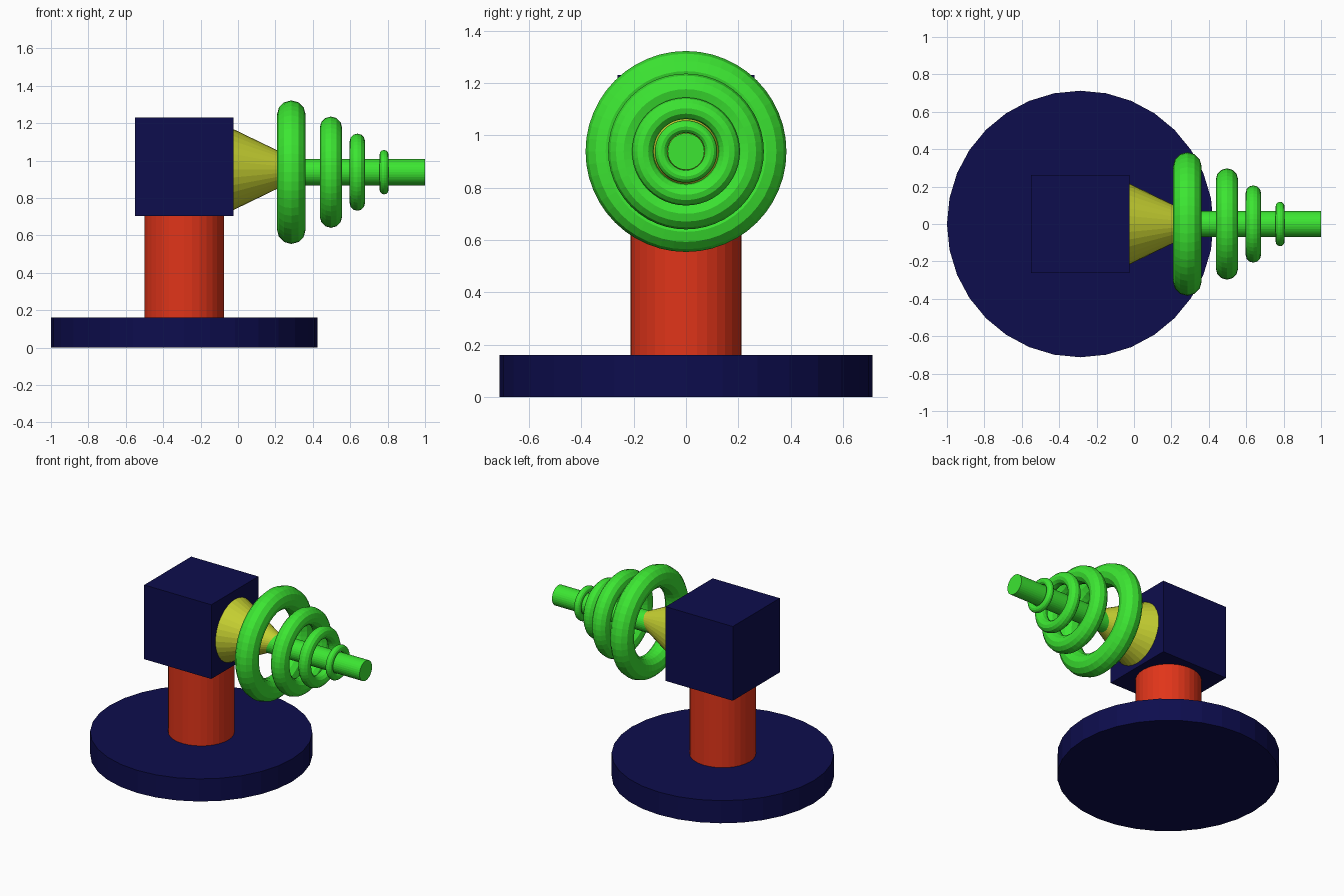
import bpy
from math import pi

if "Cube" in bpy.data.objects:
    bpy.data.objects.remove(bpy.data.objects["Cube"])

CX = -0.2875      # stand centre line
AXIS_Z = 0.938    # height of the antenna axis
SIDEWAYS = (0, pi / 2, 0)


def material(name, rgb):
    m = bpy.data.materials.new(name)
    m.diffuse_color = (*rgb, 1)
    m.use_nodes = True
    m.node_tree.nodes["Principled BSDF"].inputs["Base Color"].default_value = m.diffuse_color
    return m


navy = material("navy", (0.004, 0.004, 0.075))
red = material("red", (0.75, 0.035, 0.01))
yellow = material("yellow", (0.58, 0.65, 0.032))
green = material("green", (0.045, 0.79, 0.032))


def finish(name, mat):
    ob = bpy.context.object
    ob.name = name
    ob.data.materials.append(mat)
    return ob


def cylinder(name, mat, radius, depth, loc, rot=(0, 0, 0)):
    bpy.ops.mesh.primitive_cylinder_add(vertices=32, radius=radius, depth=depth,
                                        location=loc, rotation=rot)
    return finish(name, mat)


# Stand: round base, column and square head
cylinder("base", navy, 0.7125, 0.16, (CX, 0, 0.08))
cylinder("column", red, 0.212, 0.56, (CX, 0, 0.435))
bpy.ops.mesh.primitive_cube_add(size=0.525, location=(CX, 0, 0.9675))
finish("head_block", navy)

# Pointed cone on the side of the head; its tip is buried in the rod
bpy.ops.mesh.primitive_cone_add(vertices=32, radius1=0.218, radius2=0, depth=0.45,
                                location=(0.197, 0, 0.952), rotation=SIDEWAYS)
finish("nozzle_cone", yellow)

# Rod running out from the cone
cylinder("rod", green, 0.07, 0.8, (0.6, 0, AXIS_Z), SIDEWAYS)

# Rings shrinking along the rod: (x, major radius), tube is a quarter of it
for i, (x, r) in enumerate([(0.285, 0.307), (0.497, 0.238), (0.638, 0.165), (0.781, 0.095)], 1):
    bpy.ops.mesh.primitive_torus_add(major_segments=48, minor_segments=12,
                                     major_radius=r, minor_radius=r / 4,
                                     location=(x, 0, AXIS_Z), rotation=SIDEWAYS)
    finish(f"ring_{i}", green)
    bpy.ops.object.shade_flat()
